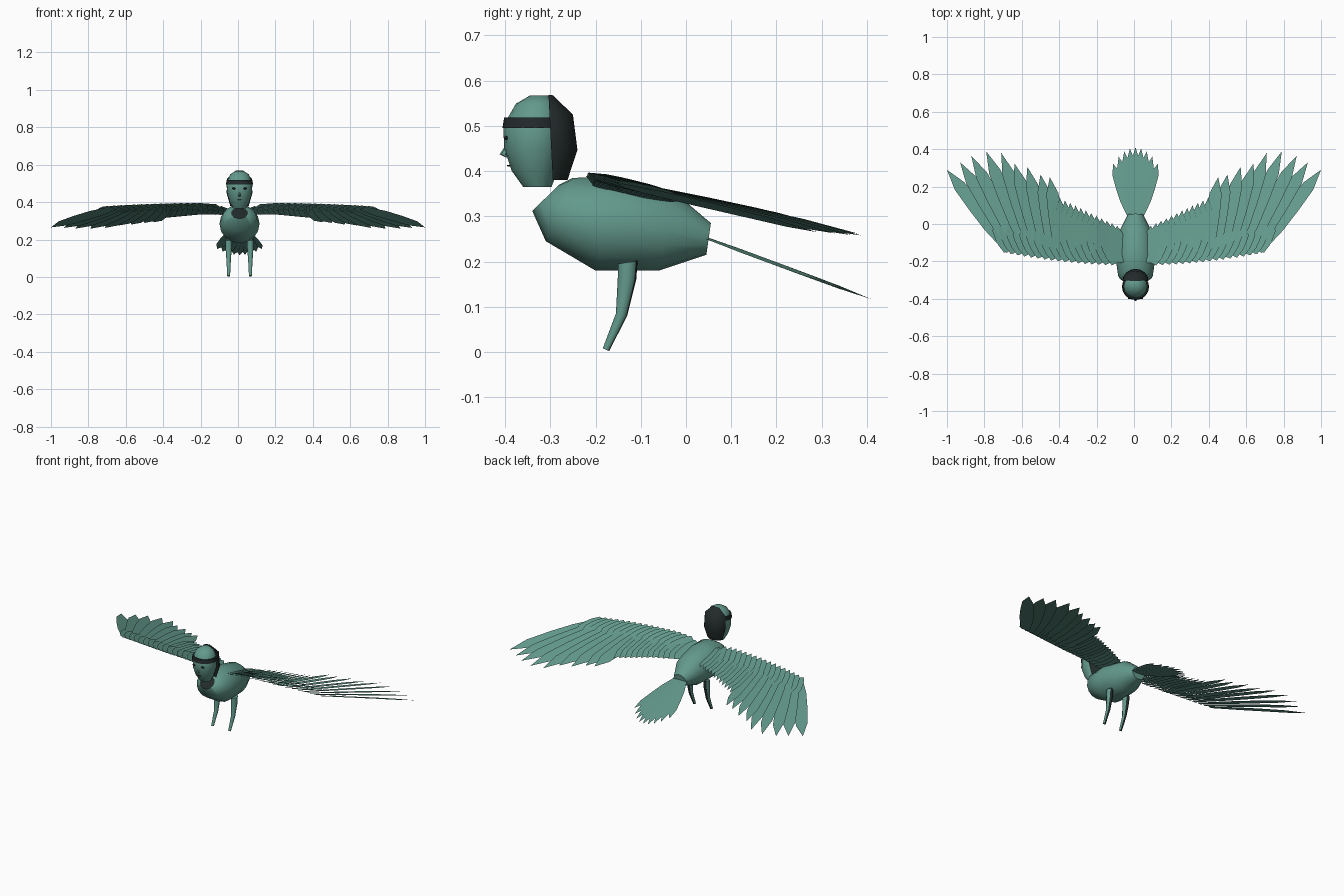
import bpy, bmesh, math
from mathutils import Vector

cube = bpy.data.objects.get("Cube")
if cube:
    bpy.data.objects.remove(cube, do_unlink=True)


def material(name, rgb):
    m = bpy.data.materials.new(name)
    m.use_nodes = True
    m.diffuse_color = (*rgb, 1)
    m.node_tree.nodes["Principled BSDF"].inputs["Base Color"].default_value = (*rgb, 1)
    return m


TEAL = material("soft teal", (0.125, 0.32, 0.26))
DARK = material("near black", (0.016, 0.024, 0.023))
MID = 0.008  # centre line of the body


def finish(name, bm, mats, smooth=True):
    me = bpy.data.meshes.new(name)
    bm.to_mesh(me)
    bm.free()
    for m in mats:
        me.materials.append(m)
    ob = bpy.data.objects.new(name, me)
    bpy.context.collection.objects.link(ob)
    if smooth:
        bpy.ops.object.select_all(action="DESELECT")
        ob.select_set(True)
        bpy.context.view_layer.objects.active = ob
        bpy.ops.object.shade_smooth_by_angle(angle=math.radians(50))
    return ob


def loft(rings, n=16, x=MID):
    """Join elliptical rings, each given by two opposite (y, z) points and a half width."""
    bm = bmesh.new()
    loops = []
    for a, b, rx in rings:
        a, b = Vector((x, *a)), Vector((x, *b))
        mid, half = (a + b) / 2, (b - a) / 2
        angles = [math.tau * i / n for i in range(n)]
        loops.append([bm.verts.new(mid + half * math.cos(t) + Vector((rx * math.sin(t), 0, 0)))
                      for t in angles])
    for lo, hi in zip(loops, loops[1:]):
        for i in range(n):
            j = (i + 1) % n
            bm.faces.new((lo[i], lo[j], hi[j], hi[i]))
    bm.faces.new(loops[0])
    bm.faces.new(loops[-1])
    bmesh.ops.recalc_face_normals(bm, faces=bm.faces)
    return bm


# Body, with a dark neck opening at the front
bm = loft([((-.34, .312), (-.28, .37), .045), ((-.31, .245), (-.25, .385), .092),
           ((-.2, .18), (-.16, .387), .107), ((-.06, .18), (-.03, .357), .09),
           ((.045, .215), (.055, .285), .042)])
bm.faces.ensure_lookup_table()
bm.faces[-2].material_index = 1
finish("body", bm, [TEAL, DARK])

# Head
finish("head", loft([((-.36, .365), (-.297, .365), .034), ((-.385, .4), (-.285, .4), .052),
                     ((-.402, .45), (-.27, .45), .067), ((-.404, .5), (-.265, .5), .069),
                     ((-.376, .549), (-.285, .549), .05), ((-.345, .567), (-.305, .567), .02)]),
       [TEAL])

# Hair, cut off to cover only the back of the head
bm = loft([((-.36, .38), (-.262, .38), .053), ((-.37, .447), (-.24, .447), .07),
           ((-.37, .525), (-.25, .525), .069), ((-.33, .568), (-.295, .568), .025)])
cut = bmesh.ops.bisect_plane(bm, geom=bm.verts[:] + bm.edges[:] + bm.faces[:],
                             plane_co=(0, -.298, .45), plane_no=(0, 1, .05), clear_inner=True)
bmesh.ops.holes_fill(bm, edges=[e for e in bm.edges if e.is_boundary])
finish("hair", bm, [DARK])

# Headband
finish("headband", loft([((-.406, .495), (-.265, .495), .072),
                         ((-.402, .518), (-.265, .518), .069)], 24), [DARK])

# Nose
finish("nose", loft([((-.398, .458), (-.392, .458), .002), ((-.412, .437), (-.395, .437), .008),
                     ((-.398, .43), (-.392, .43), .005)], 6), [TEAL], False)

# Eyes and mouth
for name, dx, y, z, rx, rz in (("right_eye", -.03, -.398, .473, .011, .005),
                               ("left_eye", .03, -.398, .473, .011, .005),
                               ("mouth", 0, -.392, .412, .013, .002)):
    bm = bmesh.new()
    bmesh.ops.create_uvsphere(bm, u_segments=10, v_segments=6, radius=1)
    bmesh.ops.scale(bm, vec=(rx, .004, rz), verts=bm.verts)
    bmesh.ops.translate(bm, vec=(MID + dx, y, z), verts=bm.verts)
    finish(name, bm, [DARK])

# Legs, dark down the back
for side, s in (("right", -1), ("left", 1)):
    bm = loft([((-.15, .195), (-.107, .202), .018), ((-.151, .16), (-.11, .16), .018),
               ((-.155, .085), (-.13, .08), .012), ((-.184, .008), (-.17, .002), .008)],
              10, MID + s * .058)
    for f in bm.faces:
        f.material_index = int(f.normal.y > .75)
    finish(side + "_leg", bm, [TEAL, DARK])


def feather(bm, root, tip, width, height, tilt):
    """One flat pointed feather lying on the surface height(x, y)."""
    root, tip = Vector(root), Vector(tip)
    along = tip - root
    across = Vector((-along.y, along.x)).normalized()
    rows = []
    for t, k in ((0, .6), (.3, 1), (.55, 1), (.8, .85)):
        row = []
        for e in (-1, 0, 1):
            p = root + along * t + across * (e * k * width)
            row.append(bm.verts.new((p.x, p.y, height(p.x, p.y) + tilt * e * k * width)))
        rows.append(row)
    point = bm.verts.new((tip.x, tip.y, height(tip.x, tip.y)))
    faces = []
    for a, b in zip(rows, rows[1:]):
        for i in (0, 1):
            faces.append(bm.faces.new((a[i], a[i + 1], b[i + 1], b[i])))
    for i in (0, 1):
        faces.append(bm.faces.new((rows[-1][i], rows[-1][i + 1], point)))
    for f in faces:
        f.normal_update()
        if f.normal.z < 0:
            f.normal_flip()


def wing_height(x, y):
    x = abs(x)
    return .343 - .2 * y - .02 * x ** 4 - .1 * max(0, .2 - x)


def lead(x):
    return -.208 + .15 * x * x


PRIMARY_TIPS = [(1, .29), (.93, .33), (.87, .365), (.79, .388), (.71, .38),
                (.64, .325), (.57, .305), (.5, .265), (.45, .25)]

# Wings: long outer feathers, shorter inner feathers and a row of coverts
for side, s in (("right", -1), ("left", 1)):
    bm = bmesh.new()
    for i, (tx, ty) in enumerate(PRIMARY_TIPS):
        x = .665 - .035 * i
        feather(bm, (s * x, lead(x)), (s * tx, ty), .038, wing_height, -.25 * s)
    for i in range(13):
        u = i / 12
        x, tx = .4 - .33 * u, .425 - .335 * u
        feather(bm, (s * x, lead(x)), (s * tx, .155 - .165 * u), .029, wing_height, -.3 * s)
    for i in range(17):
        x = .68 - .036 * i
        feather(bm, (s * x, lead(x) - .008), (s * (x + .07), lead(x) + .14), .027,
                lambda a, b: wing_height(a, b) + .004, -.4 * s)
    finish(side + "_wing", bm, [TEAL], False)


# Tail fan
def tail_height(x, y):
    return .25 - .37 * (y - .05)


bm = bmesh.new()
for i in range(-4, 5):
    feather(bm, (MID + .007 * i, .045), (MID + .03 * i, .41 - .0055 * i * i),
            .027, tail_height, .15)
finish("tail", bm, [TEAL], False)
